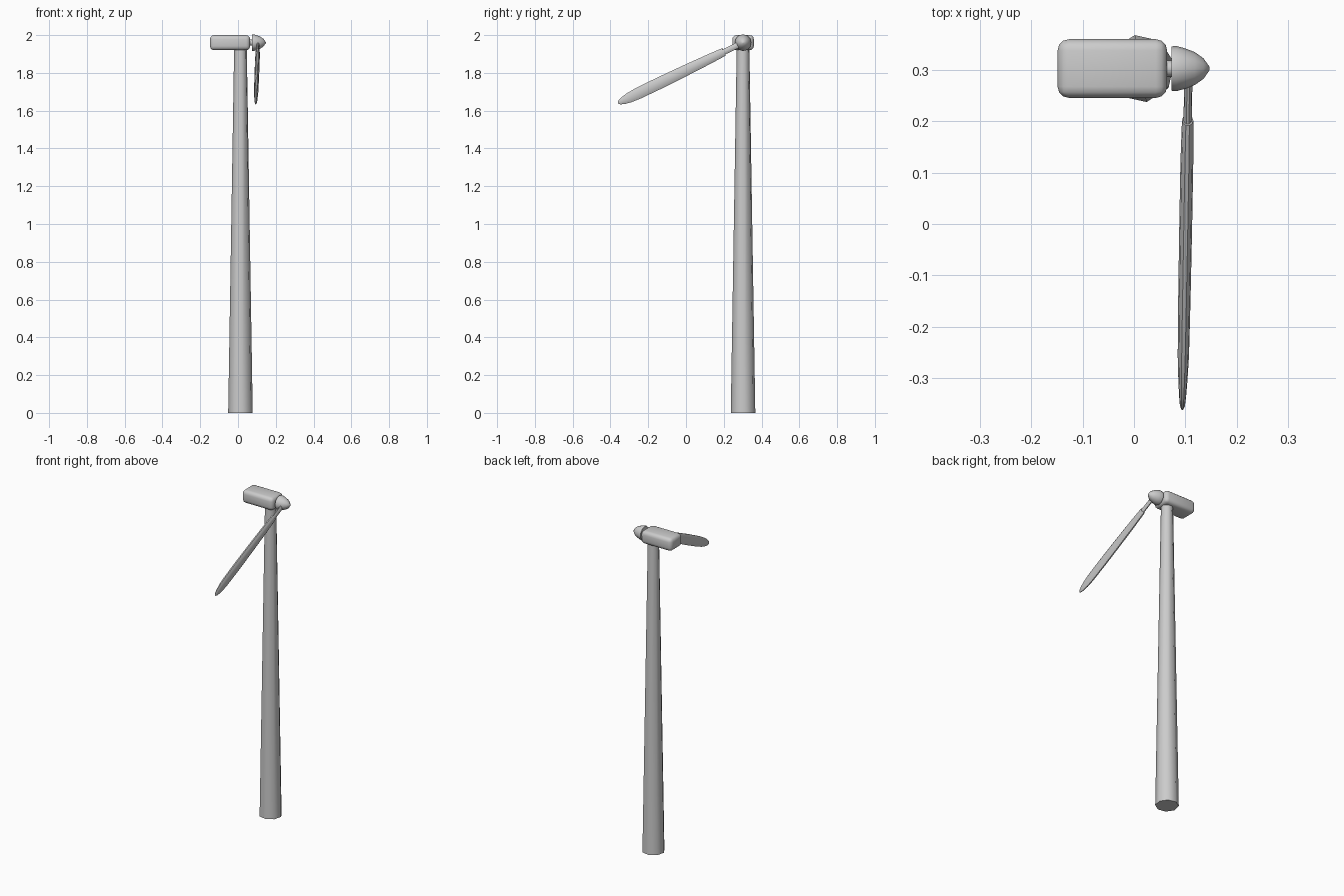
import bpy, bmesh
from math import sin, cos, pi, radians
from mathutils import Matrix, Vector

if "Cube" in bpy.data.objects:
    bpy.data.objects.remove(bpy.data.objects["Cube"])

AXIS_Y, HUB_Z = 0.302, 1.96


def loft(name, rings, sides, matrix, phase=0.0, angle=40):
    """Skin elliptical rings (height, half_a, half_b, offset_b) along local z."""
    bm = bmesh.new()
    loops = []
    for h, a, b, off in rings:
        loops.append([bm.verts.new((a * cos(phase + 2 * pi * i / sides),
                                    off + b * sin(phase + 2 * pi * i / sides), h))
                      for i in range(sides)])
    for lo, hi in zip(loops, loops[1:]):
        for i in range(sides):
            j = (i + 1) % sides
            bm.faces.new((lo[i], lo[j], hi[j], hi[i]))
    bm.faces.new(loops[0][::-1])
    bm.faces.new(loops[-1])
    return finish(name, bm, matrix, angle)


def finish(name, bm, matrix, angle):
    bm.transform(matrix)
    bmesh.ops.recalc_face_normals(bm, faces=bm.faces)
    mesh = bpy.data.meshes.new(name)
    bm.to_mesh(mesh)
    bm.free()
    ob = bpy.data.objects.new(name, mesh)
    bpy.context.collection.objects.link(ob)
    bpy.ops.object.select_all(action='DESELECT')
    ob.select_set(True)
    bpy.context.view_layer.objects.active = ob
    bpy.ops.object.shade_smooth_by_angle(angle=radians(angle))
    return ob


# Tapered eight-sided tower
loft("tower", [(0, .066, .066, 0), (1.93, .034, .034, 0)], 8,
     Matrix.Translation((.013, AXIS_Y, 0)), radians(10), 50)

# Rounded nacelle housing
bm = bmesh.new()
bmesh.ops.create_cube(bm, size=1, matrix=Matrix.Diagonal((.213, .114, .08, 1)))
bmesh.ops.bevel(bm, geom=bm.edges[:], offset=.022, segments=3, profile=.5, affect='EDGES')
finish("nacelle", bm, Matrix.Translation((-.042, AXIS_Y, HUB_Z)), 50)

# Shaft and spinner, turned around the x axis
along_x = Matrix.Translation((0, AXIS_Y, HUB_Z)) @ Matrix.Rotation(pi / 2, 4, 'Y')
loft("rotor_shaft", [(.05, .016, .016, 0), (.08, .016, .016, 0)], 12, along_x)
spinner = [(.073, .043), (.082, .044), (.1, .039), (.118, .032), (.135, .02), (.147, .003)]
loft("spinner", [(x, r, r, 0) for x, r in spinner], 12, along_x)

# Single blade: local z runs to the tip, local x is the thickness, local y the chord
tip_dir = Vector((-.012, -.662, -.32)).normalized()
thick = Vector((1, 0, 0))
thick = (thick - tip_dir * thick.dot(tip_dir)).normalized()
chord = tip_dir.cross(thick)
frame = Matrix((thick, chord, tip_dir)).transposed().to_4x4()
frame.translation = (.106, AXIS_Y, HUB_Z)
loft("blade_root", [(.01, .008, .016, 0), (.13, .008, .016, 0)], 10, frame)
sections = [(.112, .011, .023, 0), (.2, .0125, .027, 0), (.35, .0125, .031, 0), (.5, .012, .033, 0),
            (.62, .011, .032, 0), (.67, .009, .028, 0), (.705, .007, .021, 0),
            (.727, .005, .012, 0), (.735, .002, .004, 0)]
loft("blade", sections, 10, frame)
